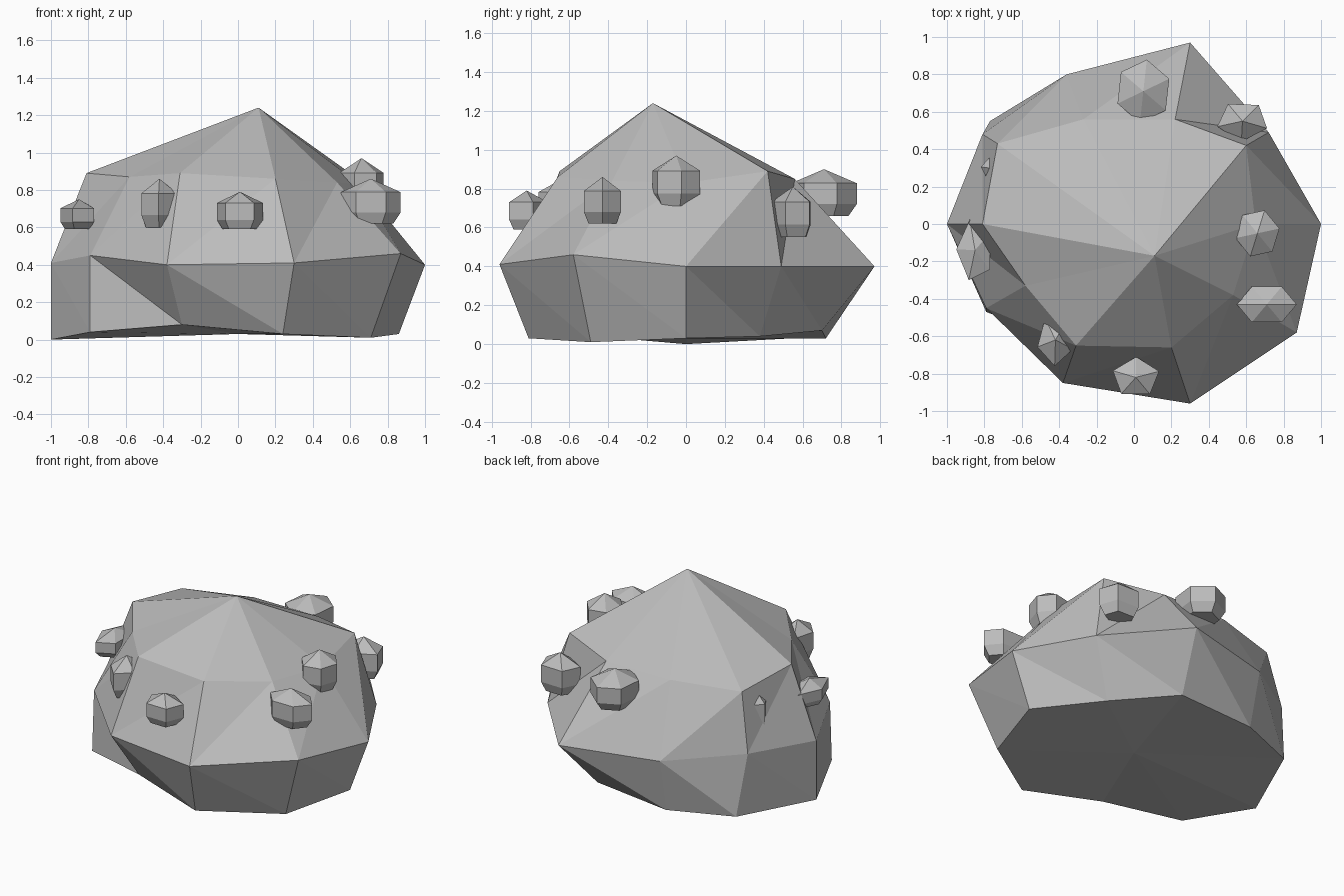
import bpy
import bmesh
from math import cos, sin, tau

default_cube = bpy.data.objects.get("Cube")
if default_cube:
    bpy.data.objects.remove(default_cube, do_unlink=True)


def make_material(name, colour):
    material = bpy.data.materials.new(name)
    material.use_nodes = True
    material.diffuse_color = colour
    material.node_tree.nodes["Principled BSDF"].inputs["Base Color"].default_value = colour
    return material


stone_grey = make_material("stone_grey", (.5, .5, .5, 1))


def build_faceted_solid(name, rings, bottom_point, top_point):
    """Join stacked rings with triangles and close both ends with fans."""
    mesh_builder = bmesh.new()
    loops = [[mesh_builder.verts.new(point) for point in ring] for ring in rings]
    bottom = mesh_builder.verts.new(bottom_point)
    top = mesh_builder.verts.new(top_point)
    sides = len(rings[0])
    for index in range(sides):
        following = (index + 1) % sides
        for lower, upper in zip(loops, loops[1:]):
            # the diagonal leans forward below the rim of each band
            if lower is loops[0]:
                mesh_builder.faces.new((lower[index], lower[following], upper[index]))
                mesh_builder.faces.new((lower[following], upper[following], upper[index]))
            else:
                mesh_builder.faces.new((lower[index], lower[following], upper[following]))
                mesh_builder.faces.new((lower[index], upper[following], upper[index]))
        mesh_builder.faces.new((loops[0][following], loops[0][index], bottom))
        mesh_builder.faces.new((loops[-1][index], loops[-1][following], top))
    bmesh.ops.recalc_face_normals(mesh_builder, faces=mesh_builder.faces)
    mesh = bpy.data.meshes.new(name)
    mesh_builder.to_mesh(mesh)
    mesh_builder.free()
    mesh.materials.append(stone_grey)
    solid = bpy.data.objects.new(name, mesh)
    bpy.context.collection.objects.link(solid)
    return solid


# Boulder: irregular ten-sided foot, waist and shoulder rings
foot = [(-1, 0, 0), (-.79, -.47, .04), (-.3, -.66, .08), (.24, -.81, .03),
        (.71, -.49, .01), (.86, 0, .03), (.54, .38, .04), (.19, .7, .07),
        (-.35, .72, .03), (-.77, .55, .03)]
waist = [(-1, 0, .41), (-.79, -.45, .45), (-.38, -.85, .4), (.3, -.96, .41),
         (.87, -.58, .46), (1, 0, .4), (.72, .49, .4), (.3, .97, .4),
         (-.36, .8, .4), (-.81, .48, .45)]
shoulder = [(-.81, 0, .89), (-.58, -.33, .87), (-.31, -.65, .89), (.2, -.66, .86),
            (.53, -.38, .84), (.65, 0, .83), (.6, .42, .89), (.22, .56, .85),
            (-.27, .56, .85), (-.73, .43, .84)]
build_faceted_solid("boulder", [foot, waist, shoulder], (0, 0, .03), (.11, -.17, 1.24))


def build_nodule(name, centre, half_size, sides, turn):
    """Small upright stone: tapered prism with a pointed cap."""
    def place(radius, angle, height):
        offset = (radius * cos(angle), radius * sin(angle), height)
        return [c + h * o for c, h, o in zip(centre, half_size, offset)]

    angles = [turn + tau * step / sides for step in range(sides)]
    rings = [[place(radius, angle, height) for angle in angles]
             for radius, height in ((.75, -1), (1, -.5), (1, .4))]
    build_faceted_solid(name, rings, place(0, 0, -1), place(0, 0, 1))


# Nodules scattered around the slopes
build_nodule("back_nodule", (.05, .71, .78), (.15, .17, .12), 6, .4)
build_nodule("back_left_nodule", (.58, .55, .68), (.14, .11, .13), 5, .9)
build_nodule("left_nodule", (.66, -.05, .84), (.12, .13, .13), 6, .2)
build_nodule("front_left_nodule", (.71, -.43, .74), (.16, .11, .12), 6, 0)
build_nodule("front_nodule", (.01, -.82, .69), (.13, .11, .1), 5, .3)
build_nodule("front_right_nodule", (-.42, -.62, .73), (.1, .14, .13), 5, .9)
build_nodule("right_nodule", (-.85, -.14, .67), (.1, .17, .08), 5, .6)
build_nodule("buried_nodule", (-.7, .29, .65), (.12, .12, .2), 5, .5)
